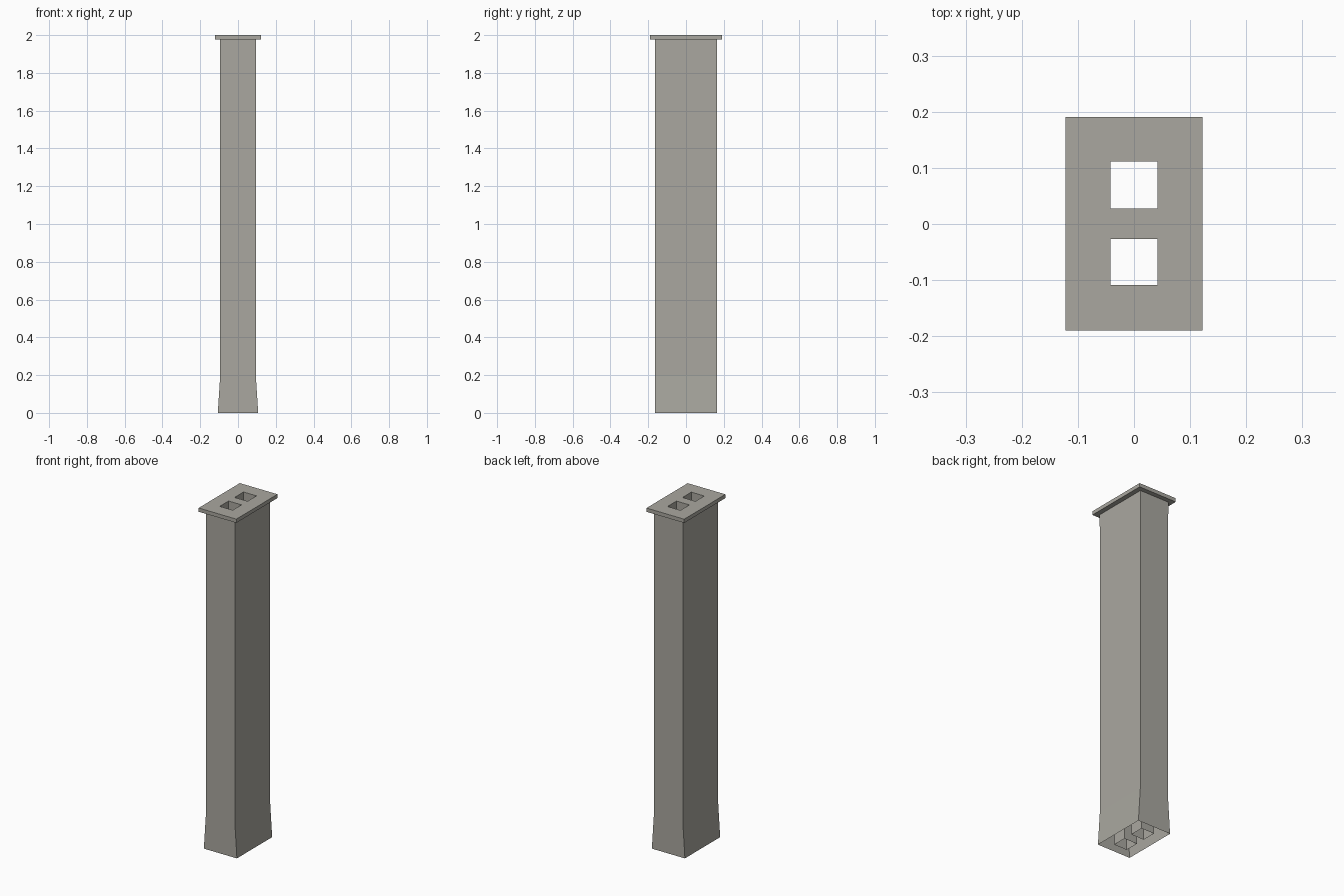
import bpy, bmesh

if "Cube" in bpy.data.objects:
    bpy.data.objects.remove(bpy.data.objects["Cube"])

stone = bpy.data.materials.new("warm grey stone")
stone.diffuse_color = (0.40, 0.39, 0.35, 1)
stone.use_nodes = True
stone.node_tree.nodes["Principled BSDF"].inputs["Base Color"].default_value = stone.diffuse_color


def finish(name, bm):
    mesh = bpy.data.meshes.new(name)
    bm.to_mesh(mesh)
    bm.free()
    mesh.materials.append(stone)
    ob = bpy.data.objects.new(name, mesh)
    bpy.context.collection.objects.link(ob)
    return ob


def tube(name, rings, inward=False):
    """Open rectangular tube from rings of (half x, y min, y max, z)."""
    bm = bmesh.new()
    loops = [[bm.verts.new(p) for p in
              ((-hx, y0, z), (hx, y0, z), (hx, y1, z), (-hx, y1, z))]
             for hx, y0, y1, z in rings]
    for a, b in zip(loops, loops[1:]):
        for i in range(4):
            j = (i + 1) % 4
            f = bm.faces.new((a[i], a[j], b[j], b[i]))
            if inward:
                f.normal_flip()
    return finish(name, bm)


# Chimney shaft: open below, flared foot
tube("shaft", [(0.107, -0.163, 0.163, 0), (0.094, -0.163, 0.163, 0.2),
               (0.094, -0.164, 0.164, 1.978)])

# Two flue linings running down the shaft
flues = [(-0.109, -0.027), (0.028, 0.111)]
for side, (y0, y1) in zip(("front", "back"), flues):
    tube(side + "_flue", [(0.042, y0, y1, 0), (0.042, y0, y1, 2)], True)

# Cap slab: grid of cells with the flue openings left out
bm = bmesh.new()
xs = (-0.122, -0.042, 0.042, 0.122)
ys = (-0.19, -0.109, -0.027, 0.028, 0.111, 0.191)
for i in range(3):
    for j in range(5):
        if i == 1 and j in (1, 3):
            continue
        bm.faces.new([bm.verts.new((x, y, 1.978)) for x, y in
                      ((xs[i], ys[j]), (xs[i + 1], ys[j]),
                       (xs[i + 1], ys[j + 1]), (xs[i], ys[j + 1]))])
bmesh.ops.remove_doubles(bm, verts=bm.verts, dist=1e-5)
ext = bmesh.ops.extrude_face_region(bm, geom=bm.faces[:], use_keep_orig=True)
for v in ext["geom"]:
    if isinstance(v, bmesh.types.BMVert):
        v.co.z = 2
bmesh.ops.recalc_face_normals(bm, faces=bm.faces[:])
bmesh.ops.dissolve_limit(bm, angle_limit=0.01, verts=bm.verts[:], edges=bm.edges[:])
finish("cap", bm)
